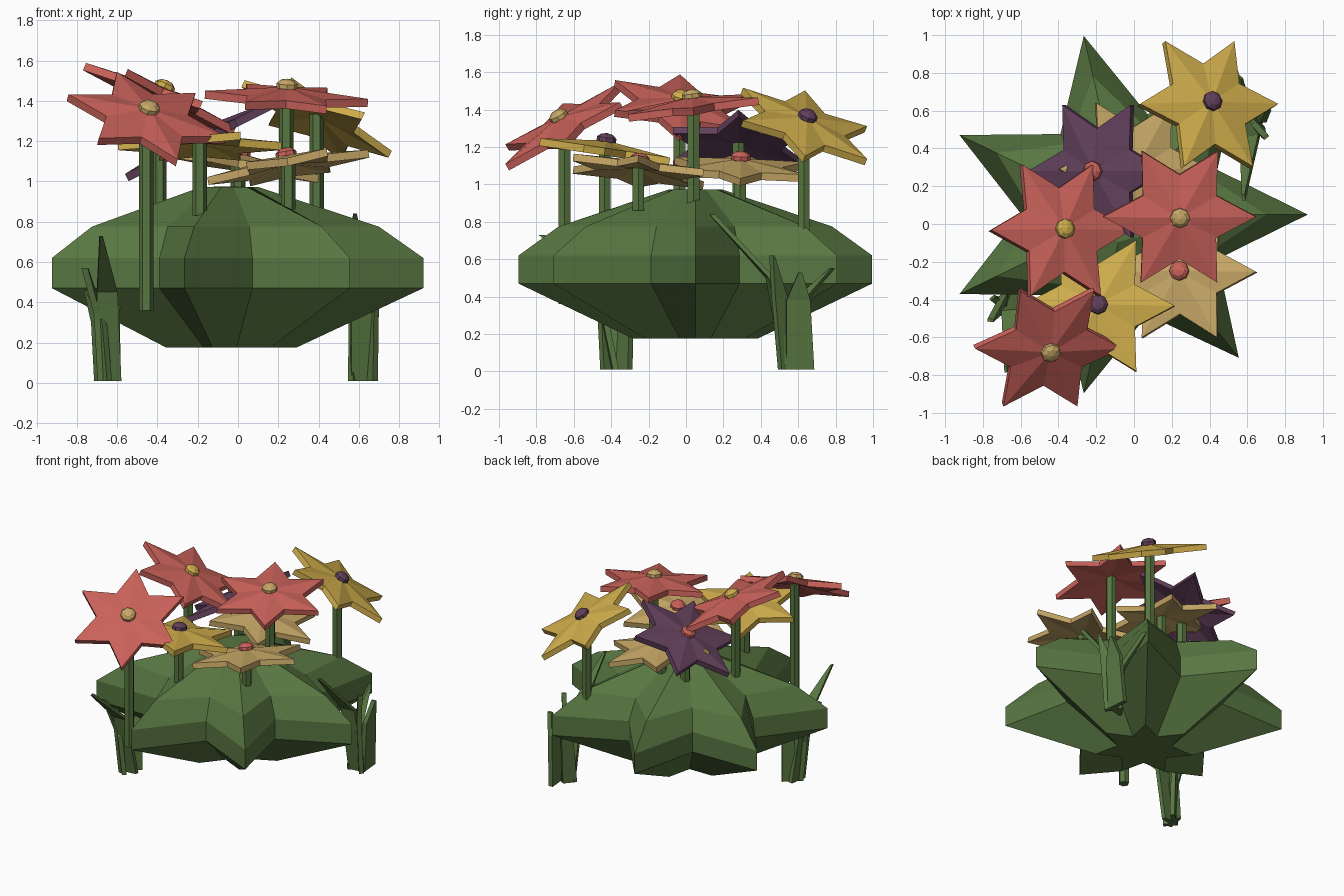
import bpy, bmesh, math
from mathutils import Vector, Matrix

if "Cube" in bpy.data.objects:
    bpy.data.objects.remove(bpy.data.objects["Cube"])


def material(name, rgb):
    m = bpy.data.materials.new(name)
    lin = [c / 255 / 12.92 if c < 10 else ((c / 255 + 0.055) / 1.055) ** 2.4 for c in rgb]
    m.diffuse_color = (*lin, 1)
    m.use_nodes = True
    m.node_tree.nodes["Principled BSDF"].inputs["Base Color"].default_value = m.diffuse_color
    return m


leaf = material("leaf_green", (88, 118, 65))
colours = {
    "red": material("coral_red", (202, 98, 90)),
    "yellow": material("golden_yellow", (207, 173, 76)),
    "sand": material("sand", (198, 167, 102)),
    "plum": material("plum", (98, 64, 92)),
}


def make_object(name, bm, mat, matrix=None):
    bmesh.ops.recalc_face_normals(bm, faces=bm.faces)
    me = bpy.data.meshes.new(name)
    bm.to_mesh(me)
    bm.free()
    me.materials.append(mat)
    ob = bpy.data.objects.new(name, me)
    if matrix:
        ob.matrix_world = matrix
    bpy.context.collection.objects.link(ob)
    return ob


def loft(rings, start=None, end=None):
    """Join closed rings of points; ends are capped flat or to a centre point."""
    bm = bmesh.new()
    loops = [[bm.verts.new(p) for p in ring] for ring in rings]
    n = len(loops[0])
    for a, b in zip(loops, loops[1:]):
        for i in range(n):
            j = (i + 1) % n
            bm.faces.new((a[i], a[j], b[j], b[i]))
    for loop, point in ((loops[0], start), (loops[-1], end)):
        if point is None:
            bm.faces.new(loop)
        else:
            c = bm.verts.new(point)
            for i in range(n):
                bm.faces.new((loop[i], loop[(i + 1) % n], c))
    return bm


def star(points, outer, inner, z):
    n = points * 2
    return [Vector(((inner if i % 2 else outer) * math.cos(2 * math.pi * i / n),
                    (inner if i % 2 else outer) * math.sin(2 * math.pi * i / n), z))
            for i in range(n)]


# Seven-pointed star cushion
profile = [(0.34, 0.19, 0.175), (0.97, 0.545, 0.47), (0.97, 0.545, 0.62),
           (0.75, 0.48, 0.775), (0.15, 0.13, 0.972)]
make_object("cushion_body", loft([star(7, *p) for p in profile],
                                 (0, 0, 0.175), (0, 0, 0.975)),
            leaf, Matrix.Translation((-0.05, 0.05, 0)))


# Flowers: star head, round button and straight stem
def flower(name, pos, slope, stem_bottom, petal, button):
    normal = Vector((slope[0], slope[1], 1)).normalized()
    x_axis = Vector((1, 0, -slope[0])).normalized()
    rot = Matrix((x_axis, normal.cross(x_axis), normal)).transposed().to_4x4()
    place = Matrix.Translation(pos) @ rot
    head = loft([star(6, 0.405, 0.225, -0.02), star(6, 0.405, 0.225, 0.02)],
                (0, 0, 0.015), (0, 0, 0.06))
    make_object(name + "_petals", head, colours[petal], place)

    bm = bmesh.new()
    bmesh.ops.create_uvsphere(bm, u_segments=8, v_segments=5, radius=0.055)
    bmesh.ops.scale(bm, vec=(1, 1, 0.65), verts=bm.verts)
    make_object(name + "_button", bm, colours[button],
                place @ Matrix.Translation((0, 0, 0.065)))

    def ring(z):
        return [(pos[0] + 0.036 * math.cos(math.pi * i / 3),
                 pos[1] + 0.036 * math.sin(math.pi * i / 3), z) for i in range(6)]
    make_object(name + "_stem", loft([ring(stem_bottom), ring(pos[2] + 0.025)]), leaf)


flower("tall_red_flower", (0.24, 0.04, 1.41), (0.05, -0.13), 0.89, "red", "sand")
flower("left_red_flower", (-0.39, -0.035, 1.41), (0.43, 0.17), 0.85, "red", "yellow")
flower("front_red_flower", (-0.455, -0.65, 1.31), (0.27, -0.58), 0.36, "red", "sand")
flower("front_yellow_flower", (-0.19, -0.435, 1.175), (0.0, 0.15), 0.83, "yellow", "plum")
flower("right_sand_flower", (0.25, -0.255, 1.07), (-0.17, 0.12), 0.86, "sand", "red")
flower("plum_flower", (-0.19, 0.28, 1.2), (-0.5, 0.0), 0.85, "plum", "red")
flower("back_sand_flower", (0.0, 0.29, 1.08), (0.17, 0.04), 0.9, "sand", "red")
flower("back_yellow_flower", (0.39, 0.63, 1.31), (0.48, 0.38), 0.73, "yellow", "plum")


# Tufts of bent, tapering grass blades that prop up the cushion
def blade(name, path, angle, width):
    side = Vector((math.cos(math.radians(angle)), math.sin(math.radians(angle)), 0))
    thick = Vector((-side.y, side.x, 0)) * 0.016
    rings = []
    for p, taper in zip(path, (1, 0.85, 0.12)):
        c, s = Vector(p), side * width * taper / 2
        rings.append([c - s - thick, c + s - thick, c + s + thick, c - s + thick])
    make_object(name, loft(rings), leaf)


blades = {
    "right_blade": [
        ([(0.62, 0.54, 0.01), (0.61, 0.45, 0.5), (0.58, 0.14, 0.84)], 10, 0.12),
        ([(0.66, 0.61, 0.01), (0.68, 0.6, 0.38), (0.71, 0.61, 0.53)], 95, 0.15),
        ([(0.59, 0.55, 0.01), (0.59, 0.58, 0.35), (0.56, 0.78, 0.55)], 50, 0.1),
        ([(0.65, 0.54, 0.01), (0.66, 0.5, 0.4), (0.7, 0.46, 0.62)], 130, 0.1)],
    "left_blade": [
        ([(-0.64, -0.38, 0.01), (-0.65, -0.47, 0.45), (-0.68, -0.77, 0.73)], 5, 0.12),
        ([(-0.67, -0.37, 0.01), (-0.69, -0.41, 0.34), (-0.76, -0.51, 0.57)], 80, 0.13),
        ([(-0.67, -0.41, 0.01), (-0.69, -0.43, 0.3), (-0.75, -0.39, 0.46)], 130, 0.1),
        ([(-0.63, -0.33, 0.01), (-0.63, -0.32, 0.35), (-0.6, -0.2, 0.55)], 40, 0.1)],
}
for name, specs in blades.items():
    for i, spec in enumerate(specs):
        blade(f"{name}_{i + 1}", *spec)
